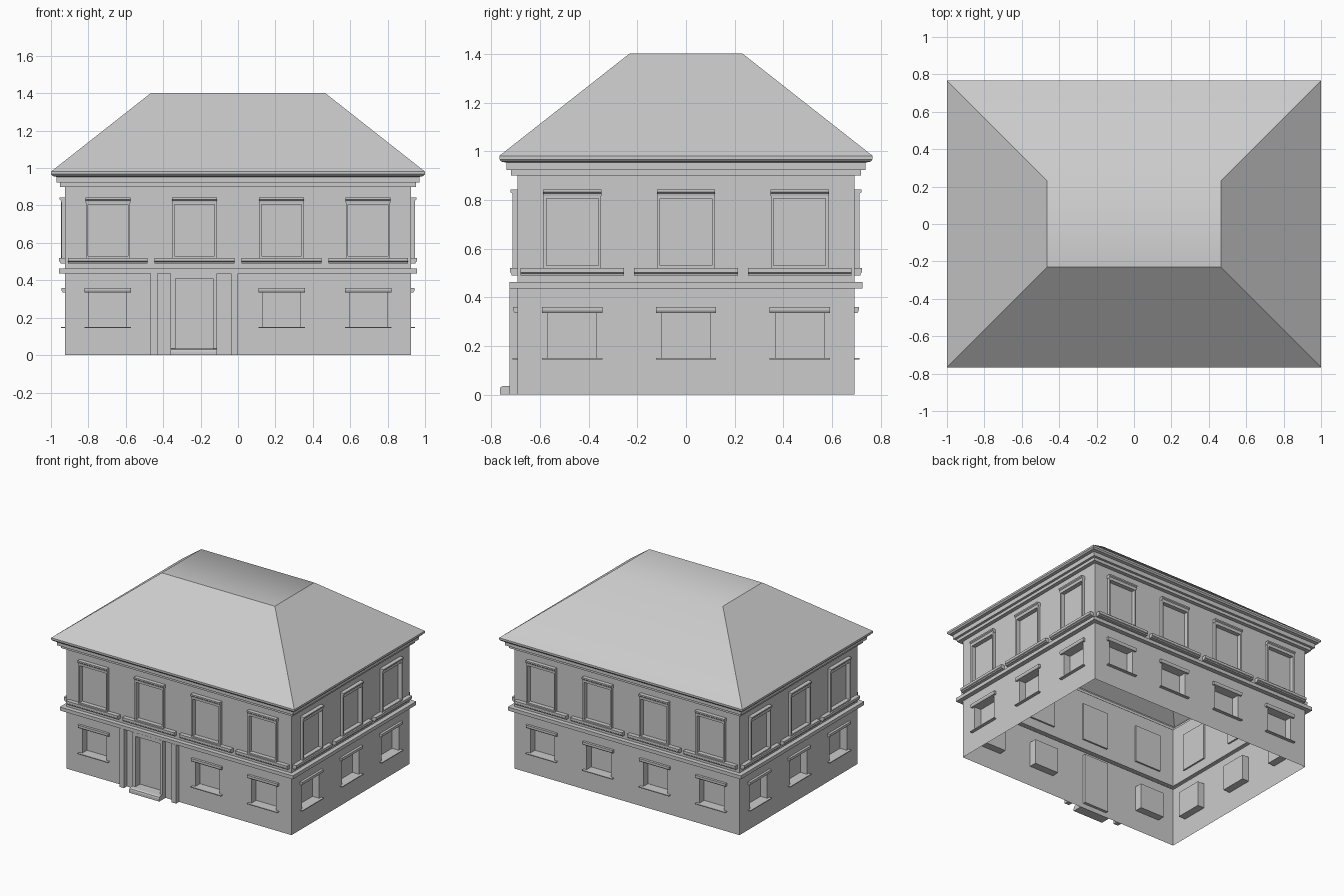
import bpy, bmesh
from math import radians
from mathutils import Matrix, Vector

if "Cube" in bpy.data.objects:
    bpy.data.objects.remove(bpy.data.objects["Cube"])

HX, HY = 0.925, 0.692            # half size of the wall shell
parts = {}


def part(name):
    if name not in parts:
        parts[name] = bmesh.new()
    return parts[name]


def at(side, u, out, z):
    """Point on a wall: side 0 front, 1 right, 2 back, 3 left."""
    d = HX if side % 2 else HY
    return Matrix.Rotation(radians(90 * side), 3, 'Z') @ Vector((u, -d - out, z))


def poly(bm, pts):
    return bm.faces.new([bm.verts.new(p) for p in pts])


def bar(name, side, u0, u1, profile):
    """Moulding: open (out, z) profile swept along a wall, capped at both ends."""
    bm = part(name)
    a = [at(side, u0, o, z) for o, z in profile]
    b = [at(side, u1, o, z) for o, z in profile]
    for i in range(len(profile) - 1):
        poly(bm, (a[i], b[i], b[i + 1], a[i + 1]))
    poly(bm, a[::-1])
    poly(bm, b)


def box(name, side, u0, u1, z0, z1, out):
    bar(name, side, u0, u1, [(0, z0), (out, z0), (out, z1), (0, z1)])


def wall(name, side, z0, z1, openings):
    """Wall sheet with recessed openings (u0, u1, za, zb, depth)."""
    bm = part(name)
    h = HY if side % 2 else HX
    us = sorted({-h, h, *[v for o in openings for v in o[:2]]})
    zs = sorted({z0, z1, *[v for o in openings for v in o[2:4]]})
    for a, b in zip(us, us[1:]):
        for c, d in zip(zs, zs[1:]):
            m, n = (a + b) / 2, (c + d) / 2
            if not any(o[0] < m < o[1] and o[2] < n < o[3] for o in openings):
                poly(bm, [at(side, u, 0, z) for u, z in ((a, c), (b, c), (b, d), (a, d))])
    for a, b, c, d, depth in openings:
        rim = [(a, c), (b, c), (b, d), (a, d)]
        poly(bm, [at(side, u, -depth, z) for u, z in rim])
        for (p, q), (r, s) in zip(rim, rim[1:] + rim[:1]):
            poly(bm, [at(side, p, 0, q), at(side, r, 0, s),
                      at(side, r, -depth, s), at(side, p, -depth, q)])


def band(name, rings):
    """Loft of rectangles (half x, half y, z) around the house."""
    bm = part(name)
    loops = [[bm.verts.new((sx * x, sy * y, z)) for sx, sy in
              ((-1, -1), (1, -1), (1, 1), (-1, 1))] for x, y, z in rings]
    faces = []
    for lo, hi in zip(loops, loops[1:]):
        for i in range(4):
            j = (i + 1) % 4
            faces.append(bm.faces.new((lo[i], lo[j], hi[j], hi[i])))
    return loops[-1], faces


def offset(profile):
    return [(HX + o, HY + o, z) for o, z in profile]


for side in range(4):
    columns = (-0.467, 0, 0.467) if side % 2 else (-0.696, -0.233, 0.233, 0.696)
    low, high = [], []
    for i, u in enumerate(columns):
        # upper window: recessed pane, raised frame, head moulding, wide sill
        high.append((u - 0.107, u + 0.107, 0.53, 0.805, 0.012))
        for s in (-1, 1):
            e = sorted((u + s * 0.107, u + s * 0.118))
            box("upper_window_frames", side, *e, 0.52, 0.816, 0.02)
        box("upper_window_frames", side, u - 0.107, u + 0.107, 0.805, 0.816, 0.02)
        box("upper_window_frames", side, u - 0.107, u + 0.107, 0.52, 0.53, 0.02)
        bar("upper_window_heads", side, u - 0.12, u + 0.12,
            [(0, 0.816), (0.02, 0.816), (0.022, 0.826), (0.029, 0.832), (0.029, 0.842), (0, 0.842)])
        bar("upper_window_sills", side, u - 0.213, u + 0.213,
            [(0, 0.49), (0.024, 0.49), (0.026, 0.498), (0.031, 0.502), (0.031, 0.52), (0, 0.52)])
        # entrance takes the place of the second lower window on the front
        if side == 0 and i == 1:
            low.append((-0.334, -0.134, 0.035, 0.41, 0.02))
            continue
        low.append((u - 0.1, u + 0.1, 0.15, 0.336, 0.055))
        bar("lower_window_lintels", side, u - 0.124, u + 0.124,
            [(0, 0.336), (0.013, 0.336), (0.018, 0.345), (0.018, 0.359), (0, 0.359)])
        box("lower_window_sills", side, u - 0.124, u + 0.124, 0.144, 0.15, 0.021)
    wall("lower_walls", side, 0, 0.436, low)
    wall("upper_walls", side, 0.462, 0.9, high)

# entrance: outer strips, door surround and rounded doorstep
for a, b in ((-0.468, -0.43), (-0.037, 0.0), (-0.36, -0.334), (-0.134, -0.112)):
    box("entrance_pilasters", 0, a, b, 0, 0.437, 0.034)
box("door_head", 0, -0.334, -0.134, 0.41, 0.437, 0.034)
bar("doorstep", 0, -0.36, -0.112,
    [(0, 0), (0.073, 0), (0.073, 0.02), (0.07, 0.03), (0.06, 0.036), (0, 0.036)])

# belt course and cornice
band("belt_course", offset([(0, 0.436), (0.033, 0.436), (0.033, 0.462), (0, 0.462)]))
band("cornice", offset([(0, 0.9), (0.028, 0.9), (0.028, 0.922), (0.046, 0.922),
                        (0.046, 0.953), (0.066, 0.957), (0.075, 0.967), (0.075, 0.981)]))

# hipped roof with flat top, softly shaded into the back slope
top, slopes = band("roof", [(HX + 0.075, HY + 0.075, 0.981), (0.465, 0.231, 1.402)])
cap = parts["roof"].faces.new(top)
cap.smooth = slopes[2].smooth = True

for name, bm in parts.items():
    bmesh.ops.remove_doubles(bm, verts=bm.verts, dist=1e-5)
    # single sheets and lofts are already wound outward; mouldings are recalculated
    if name not in ("lower_walls", "upper_walls"):
        bmesh.ops.recalc_face_normals(bm, faces=bm.faces)
    mesh = bpy.data.meshes.new(name)
    bm.to_mesh(mesh)
    bm.free()
    bpy.context.collection.objects.link(bpy.data.objects.new(name, mesh))
